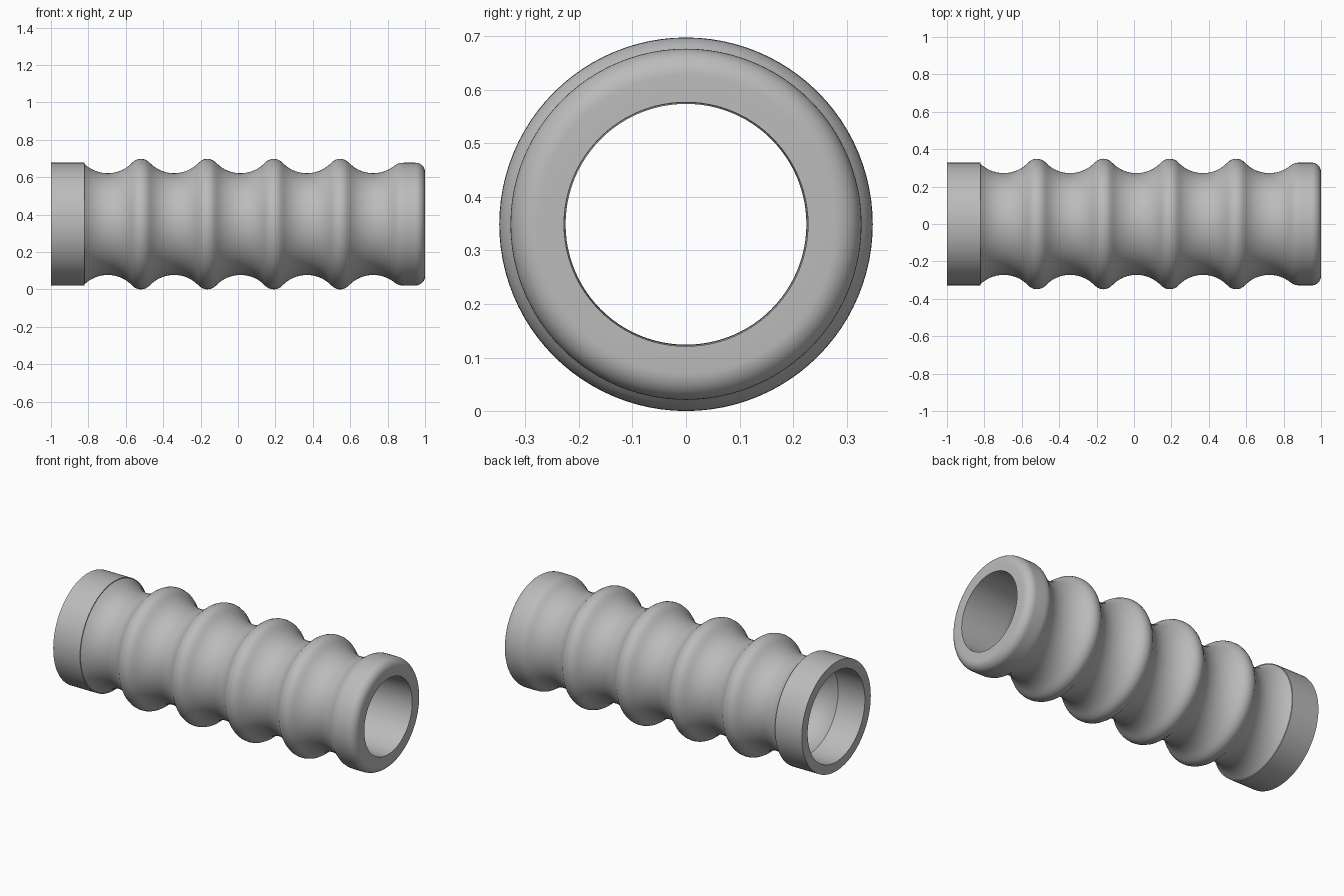
import bpy, bmesh, math
from mathutils import Vector

cube = bpy.data.objects.get("Cube")
if cube:
    bpy.data.objects.remove(cube, do_unlink=True)

CREST = 0.349          # outer radius of the ribs, also the axis height
COLLAR = 0.328         # radius of both ends
VALLEY = 0.272         # smallest outer radius
SCOOP = 0.18           # radius of the concave arcs
PITCH = 0.355
FIRST = -0.6965        # centre of the first valley
LAST = FIRST + 4 * PITCH
WALL = 0.047
SIDES = 96


def outer(x):
    """Ribbed radius: concave scoops joined tangentially by round ribs."""
    i = min(max(round((x - FIRST) / PITCH), 0), 4)
    d = abs(x - FIRST - i * PITCH)
    half = PITCH / 2
    axis = VALLEY + SCOOP
    gap = axis - CREST
    rib = (half ** 2 + gap ** 2 - SCOOP ** 2) / (2 * (SCOOP - gap))
    top = CREST
    if x > LAST:       # the last scoop runs into the end collar
        top = COLLAR
        half = math.sqrt((SCOOP + rib) ** 2 - (axis - top + rib) ** 2)
    if d <= half * SCOOP / (SCOOP + rib):
        return axis - math.sqrt(SCOOP ** 2 - d ** 2)
    return top - rib + math.sqrt(rib ** 2 - min(d - half, 0) ** 2)


def span(a, b, n):
    return [a + (b - a) * k / n for k in range(n + 1)]


# Outside: plain collar, ribs, then a rounded end
start, end = -0.822, 0.9
profile = [(-1, COLLAR), (start, COLLAR)]
profile += [(x, outer(x)) for x in span(start, end, 110)]
fillet = 0.05
profile += [(1 - fillet + fillet * math.sin(a), COLLAR - fillet + fillet * math.cos(a))
            for a in span(0, math.pi / 2, 10)]

# Inside: straight mouth, ribbed bore, wider socket in the collar
profile += [(1, 0.228)]
profile += [(x, outer(x) - WALL) for x in span(LAST, start, 100)]
profile += [(start, 0.272), (-1, 0.272)]

# Revolve the closed profile around the x axis
bm = bmesh.new()
ring = [bm.verts.new((x, 0, CREST + r)) for x, r in profile]
edges = [bm.edges.new((a, b)) for a, b in zip(ring, ring[1:] + ring[:1])]
bmesh.ops.spin(bm, geom=ring + edges, cent=Vector((0, 0, CREST)), axis=Vector((1, 0, 0)),
               angle=math.tau, steps=SIDES, use_merge=True)
bmesh.ops.remove_doubles(bm, verts=bm.verts, dist=0.0002)
bmesh.ops.recalc_face_normals(bm, faces=bm.faces)
mesh = bpy.data.meshes.new("ribbed_sleeve")
bm.to_mesh(mesh)
bm.free()

sleeve = bpy.data.objects.new("ribbed_sleeve", mesh)
bpy.context.collection.objects.link(sleeve)

# Plain grey material
grey = bpy.data.materials.new("light_grey")
grey.use_nodes = True
color = (0.5, 0.5, 0.5, 1)
grey.diffuse_color = color
grey.node_tree.nodes["Principled BSDF"].inputs["Base Color"].default_value = color
mesh.materials.append(grey)

bpy.ops.object.select_all(action="DESELECT")
sleeve.select_set(True)
bpy.context.view_layer.objects.active = sleeve
bpy.ops.object.shade_smooth_by_angle(angle=math.radians(30))
